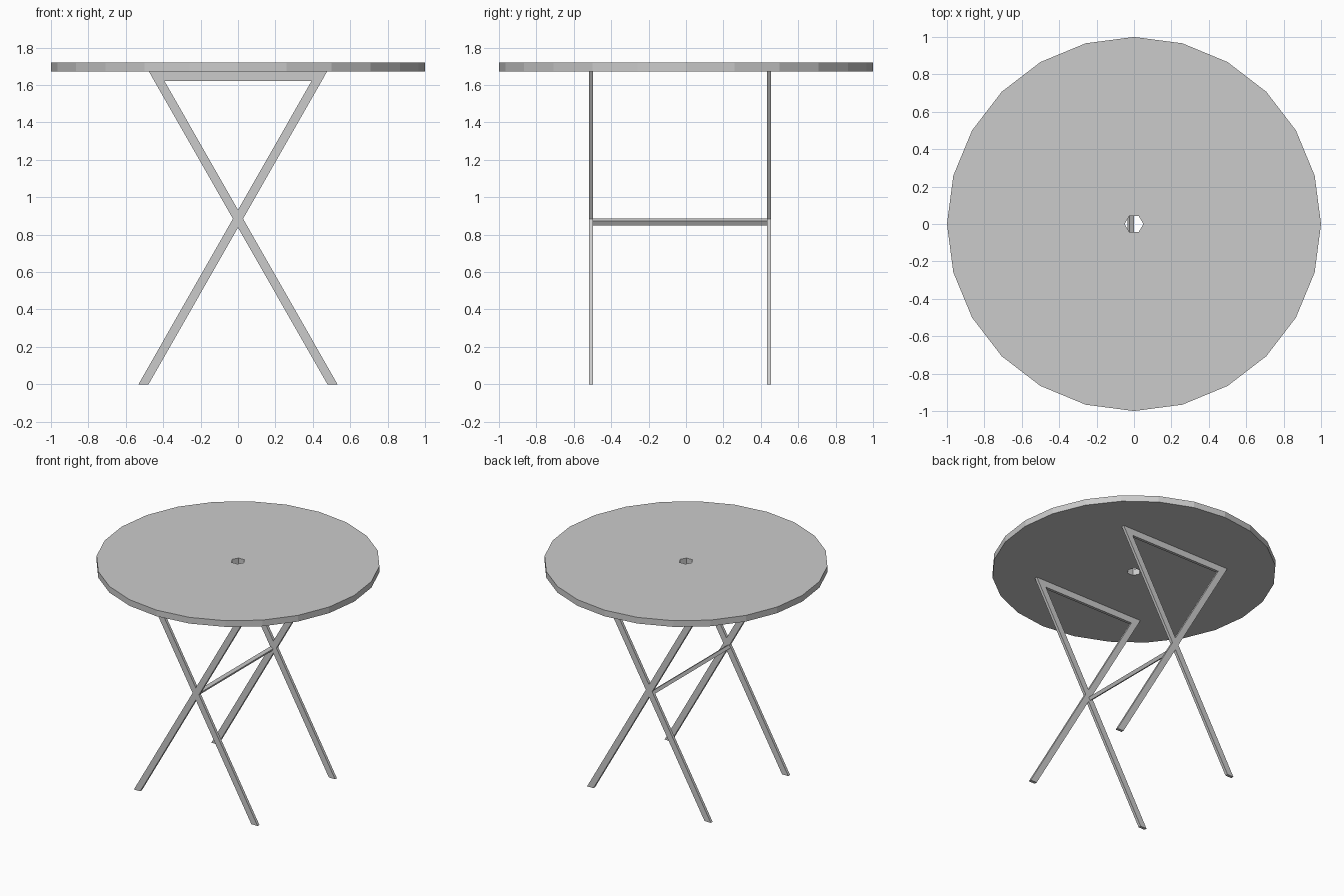
import bpy, bmesh
from math import sin, cos, pi, radians
from mathutils import Vector

if "Cube" in bpy.data.objects:
    bpy.data.objects.remove(bpy.data.objects["Cube"])


def extruded(name, points, faces, depth):
    """Flat faces sharing points, extruded along a vector."""
    bm = bmesh.new()
    vs = [bm.verts.new(p) for p in points]
    fs = [bm.faces.new([vs[i] for i in f]) for f in faces]
    res = bmesh.ops.extrude_face_region(bm, geom=fs, use_keep_orig=True)
    top = [g for g in res["geom"] if isinstance(g, bmesh.types.BMVert)]
    bmesh.ops.translate(bm, verts=top, vec=Vector(depth))
    bmesh.ops.recalc_face_normals(bm, faces=bm.faces)
    mesh = bpy.data.meshes.new(name)
    bm.to_mesh(mesh)
    bm.free()
    ob = bpy.data.objects.new(name, mesh)
    bpy.context.collection.objects.link(ob)
    return ob


def ring(n, r, z):
    return [(r * cos(2 * pi * i / n), r * sin(2 * pi * i / n), z) for i in range(n)]


TOP_Z = 1.672

# Tabletop: 24-sided disc with a six-sided umbrella hole, built as six sectors
sectors = [[(4 * k + j) % 24 for j in range(5)] + [24 + (k + 1) % 6, 24 + k]
           for k in range(6)]
extruded("tabletop", ring(24, 1.0, TOP_Z) + ring(6, 0.05, TOP_Z), sectors,
         (0, 0, 0.048))

# Crossed leg frames: X-shaped legs joined by a rail under the top
SLOPE, CROSS_Z, HALF, RAIL_Z = 1.752, 0.885, 0.027, 1.622


def leg_frame(name, y):
    foot = CROSS_Z / SLOPE
    outer = (TOP_Z - CROSS_Z) / SLOPE + HALF
    inner = (RAIL_Z - CROSS_Z) / SLOPE - HALF
    half = [(foot + HALF, 0), (foot - HALF, 0), (HALF, CROSS_Z),
            (outer, TOP_Z), (inner, RAIL_Z)]
    rise = HALF * SLOPE
    pts = [(x, y, z) for x, z in half] + [(-x, y, z) for x, z in half]
    pts += [(0, y, CROSS_Z - rise), (0, y, CROSS_Z + rise)]
    faces = [(0, 2, 10, 1), (5, 6, 10, 7), (2, 11, 7, 10),
             (2, 3, 4, 11), (7, 11, 9, 8), (3, 8, 9, 4)]
    extruded(name, pts, faces, (0, 0.022, 0))


leg_frame("front_leg_frame", -0.519)
leg_frame("back_leg_frame", 0.433)

# Stretcher: square bar tilted with the legs, joining the two crossings
corners = [(-0.018 + 0.0184 * cos(radians(a)), -0.497, 0.868 + 0.0184 * sin(radians(a)))
           for a in (15, 105, 195, 285)]
extruded("stretcher", corners, [(0, 1, 2, 3)], (0, 0.93, 0))
